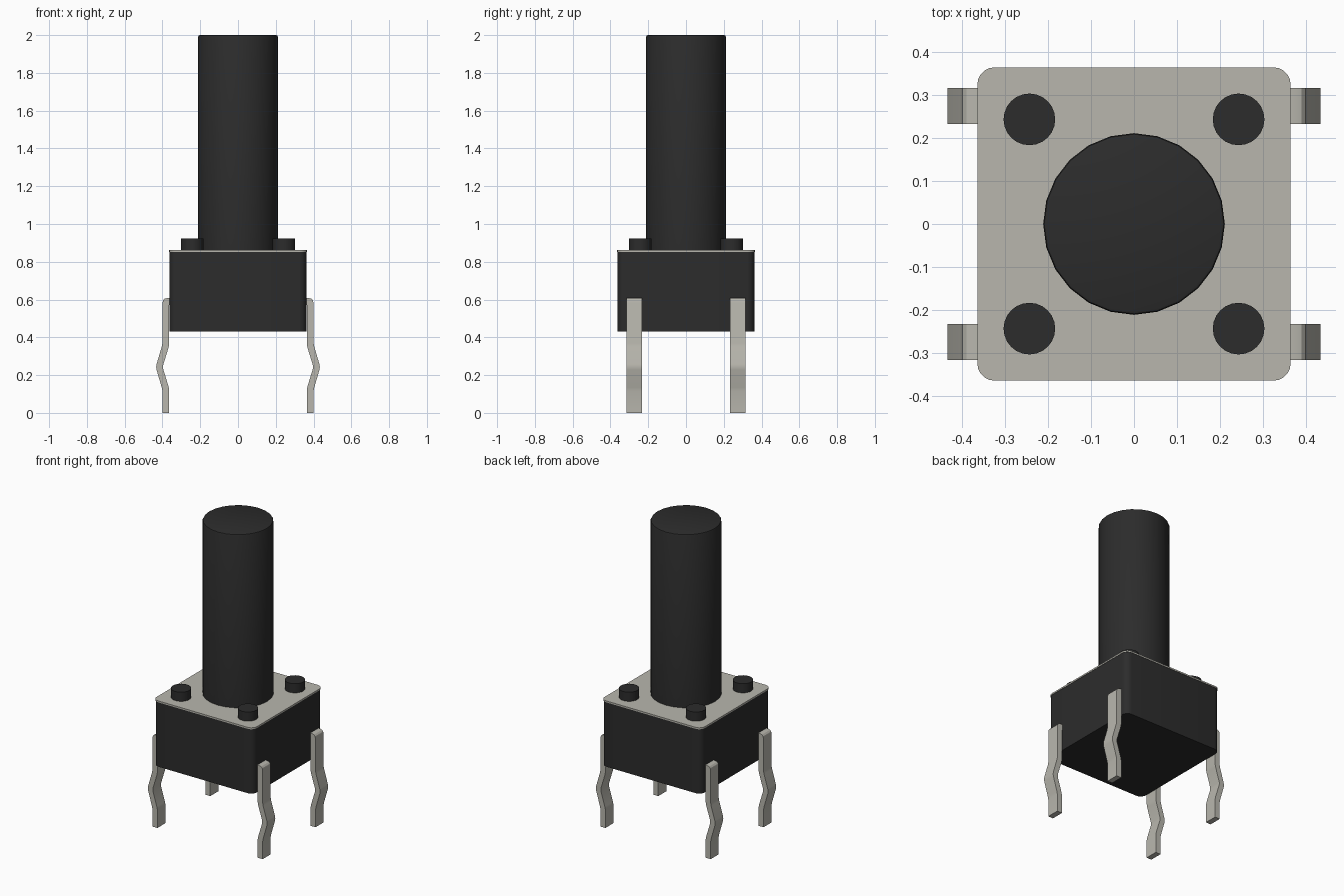
import bpy, bmesh, math
from mathutils import Vector

if "Cube" in bpy.data.objects:
    bpy.data.objects.remove(bpy.data.objects["Cube"])


def material(name, rgb):
    m = bpy.data.materials.new(name)
    m.diffuse_color = (*rgb, 1)
    m.use_nodes = True
    m.node_tree.nodes["Principled BSDF"].inputs["Base Color"].default_value = m.diffuse_color
    return m


BLACK = material("black_plastic", (0.025, 0.025, 0.025))
METAL = material("tin_metal", (0.48, 0.47, 0.42))


def prism(name, outline, offset, mat, bevel=0.0, smooth=30):
    """Extrude a closed 3D outline along offset, optionally bevelling the far rim."""
    bm = bmesh.new()
    base = bm.faces.new([bm.verts.new(p) for p in outline])
    ext = bmesh.ops.extrude_face_region(bm, geom=[base], use_keep_orig=True)["geom"]
    verts = [g for g in ext if isinstance(g, bmesh.types.BMVert)]
    bmesh.ops.translate(bm, verts=verts, vec=Vector(offset))
    if bevel:
        rim = [e for e in bm.edges if all(v in verts for v in e.verts)]
        bmesh.ops.bevel(bm, geom=rim, offset=bevel, segments=2, profile=0.5, affect='EDGES')
    bmesh.ops.recalc_face_normals(bm, faces=bm.faces)
    mesh = bpy.data.meshes.new(name)
    bm.to_mesh(mesh)
    bm.free()
    ob = bpy.data.objects.new(name, mesh)
    bpy.context.collection.objects.link(ob)
    mesh.materials.append(mat)
    bpy.ops.object.select_all(action='DESELECT')
    ob.select_set(True)
    bpy.context.view_layer.objects.active = ob
    bpy.ops.object.shade_smooth_by_angle(angle=math.radians(smooth))
    return ob


def rounded_square(half, r, z, steps=5):
    pts = []
    for k, (sx, sy) in enumerate([(1, 1), (-1, 1), (-1, -1), (1, -1)]):
        for i in range(steps + 1):
            a = math.pi / 2 * (k + i / steps)
            pts.append((sx * (half - r) + r * math.cos(a), sy * (half - r) + r * math.sin(a), z))
    return pts


def circle(cx, cy, r, z, n):
    return [(cx + r * math.cos(math.tau * i / n), cy + r * math.sin(math.tau * i / n), z)
            for i in range(n)]


# Housing and its thin metal cover
prism("housing", rounded_square(0.362, 0.04, 0.43), (0, 0, 0.423), BLACK)
prism("cover_plate", rounded_square(0.364, 0.04, 0.853), (0, 0, 0.01), METAL)

# Tall push button
prism("button", circle(0, 0, 0.211, 0.855, 24), (0, 0, 1.145), BLACK, bevel=0.008)

# Corner rivets and kinked legs
leg_profile = [(0.364, 0), (0.40, 0), (0.40, 0.115), (0.404, 0.135), (0.431, 0.228),
               (0.433, 0.243), (0.431, 0.258), (0.404, 0.35), (0.40, 0.37),
               (0.40, 0.58), (0.397, 0.595), (0.389, 0.604), (0.375, 0.608), (0.35, 0.608),
               (0.35, 0.57), (0.364, 0.57), (0.364, 0.365), (0.368, 0.345),
               (0.397, 0.25), (0.397, 0.236), (0.368, 0.14), (0.364, 0.12)]
for sx, side in ((-1, "left"), (1, "right")):
    for sy, end in ((-1, "front"), (1, "back")):
        prism(f"rivet_{end}_{side}", circle(sx * 0.243, sy * 0.243, 0.06, 0.855, 24),
              (0, 0, 0.068), BLACK)
        prism(f"leg_{end}_{side}", [(sx * x, sy * 0.232, z) for x, z in leg_profile],
              (0, sy * 0.084, 0), METAL)
